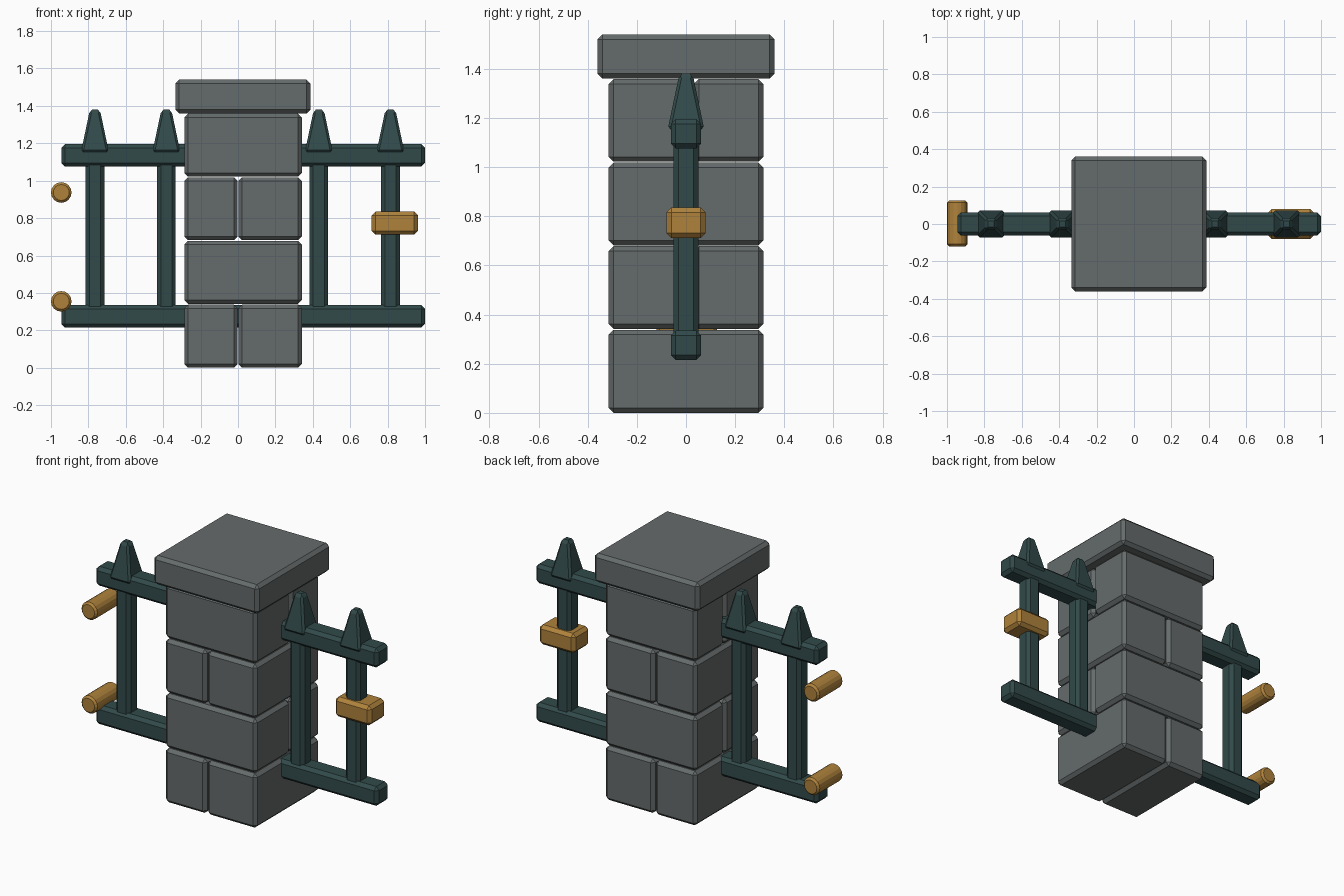
import bpy, bmesh, math
from mathutils import Matrix, Vector

if "Cube" in bpy.data.objects:
    bpy.data.objects.remove(bpy.data.objects["Cube"])


def material(name, rgb):
    m = bpy.data.materials.new(name)
    m.diffuse_color = (*rgb, 1)
    m.use_nodes = True
    m.node_tree.nodes["Principled BSDF"].inputs["Base Color"].default_value = m.diffuse_color
    return m


STONE = material("grey stone", (0.13, 0.145, 0.145))
IRON = material("dark green iron", (0.032, 0.068, 0.068))
BRASS = material("aged brass", (0.43, 0.225, 0.045))


def finish(name, bm, mat, bevel=0):
    """Turn a bmesh into an object, with chamfered edges if asked."""
    if bevel:
        sharp = [e for e in bm.edges if e.calc_face_angle(0) > math.radians(40)]
        bmesh.ops.bevel(bm, geom=sharp, offset=bevel, segments=1,
                        affect='EDGES', clamp_overlap=True)
    bmesh.ops.recalc_face_normals(bm, faces=bm.faces)
    mesh = bpy.data.meshes.new(name)
    bm.to_mesh(mesh)
    bm.free()
    mesh.materials.append(mat)
    ob = bpy.data.objects.new(name, mesh)
    bpy.context.collection.objects.link(ob)
    return ob


def box(name, lo, hi, mat, bevel=0.02):
    lo, hi = Vector(lo), Vector(hi)
    bm = bmesh.new()
    bmesh.ops.create_cube(bm, size=1, matrix=Matrix.Translation((lo + hi) / 2)
                          @ Matrix.Diagonal((*(hi - lo), 1)))
    return finish(name, bm, mat, bevel)


def spike(name, x):
    """Square tapering finial made of stacked rings."""
    bm = bmesh.new()
    rings = [[bm.verts.new((x + sx * h, sy * h, z))
              for sx, sy in ((-1, -1), (1, -1), (1, 1), (-1, 1))]
             for h, z in ((0.06, 1.15), (0.072, 1.165), (0.031, 1.36), (0.016, 1.38))]
    for a, b in zip(rings, rings[1:]):
        for i in range(4):
            j = (i + 1) % 4
            bm.faces.new((a[i], a[j], b[j], b[i]))
    bm.faces.new(rings[0])
    bm.faces.new(rings[-1])
    # chamfer the four long corner edges
    corners = [e for e in bm.edges if abs(e.verts[0].co.z - e.verts[1].co.z) > 0.1]
    bmesh.ops.bevel(bm, geom=corners, offset=0.012, segments=1, affect='EDGES')
    return finish(name, bm, IRON)


# Stone pillar: four courses, split alternately across x and across y
X0, X1, Y, H, GAP = -0.287, 0.342, 0.315, 0.34, 0.002
for c in range(4):
    z0, z1 = c * H + GAP * (c > 0), (c + 1) * H - GAP
    if c % 2 == 0:
        box(f"stone_left_{c}", (X0, -Y, z0), (-GAP, Y, z1), STONE)
        box(f"stone_right_{c}", (GAP, -Y, z0), (X1, Y, z1), STONE)
    else:
        box(f"stone_front_{c}", (X0, -Y, z0), (X1, 0.03 - GAP, z1), STONE)
        box(f"stone_back_{c}", (X0, 0.03 + GAP, z0), (X1, Y, z1), STONE)
box("pillar_cap", (-0.335, -0.36, 1.36), (0.387, 0.36, 1.54), STONE)

# Iron rails, bars and spikes
for label, z in (("bottom", 0.215), ("top", 1.075)):
    box(f"{label}_rail", (-0.945, -0.062, z), (1.0, 0.062, z + 0.12), IRON)
for i, x in enumerate((-0.765, -0.383, 0.432, 0.815)):
    box(f"upright_bar_{i}", (x - 0.05, -0.05, 0.24), (x + 0.05, 0.05, 1.17), IRON)
    spike(f"spike_{i}", x)

# Brass latch and hinge pins
box("latch", (0.715, -0.08, 0.712), (0.962, 0.08, 0.835), BRASS)
for label, z in (("lower", 0.355), ("upper", 0.937)):
    bm = bmesh.new()
    bmesh.ops.create_cone(bm, cap_ends=True, segments=16, radius1=0.055,
                          radius2=0.055, depth=0.246,
                          matrix=Matrix.Translation((-0.945, 0.003, z))
                          @ Matrix.Rotation(math.pi / 2, 4, 'X'))
    finish(f"{label}_hinge_pin", bm, BRASS, 0.012)
